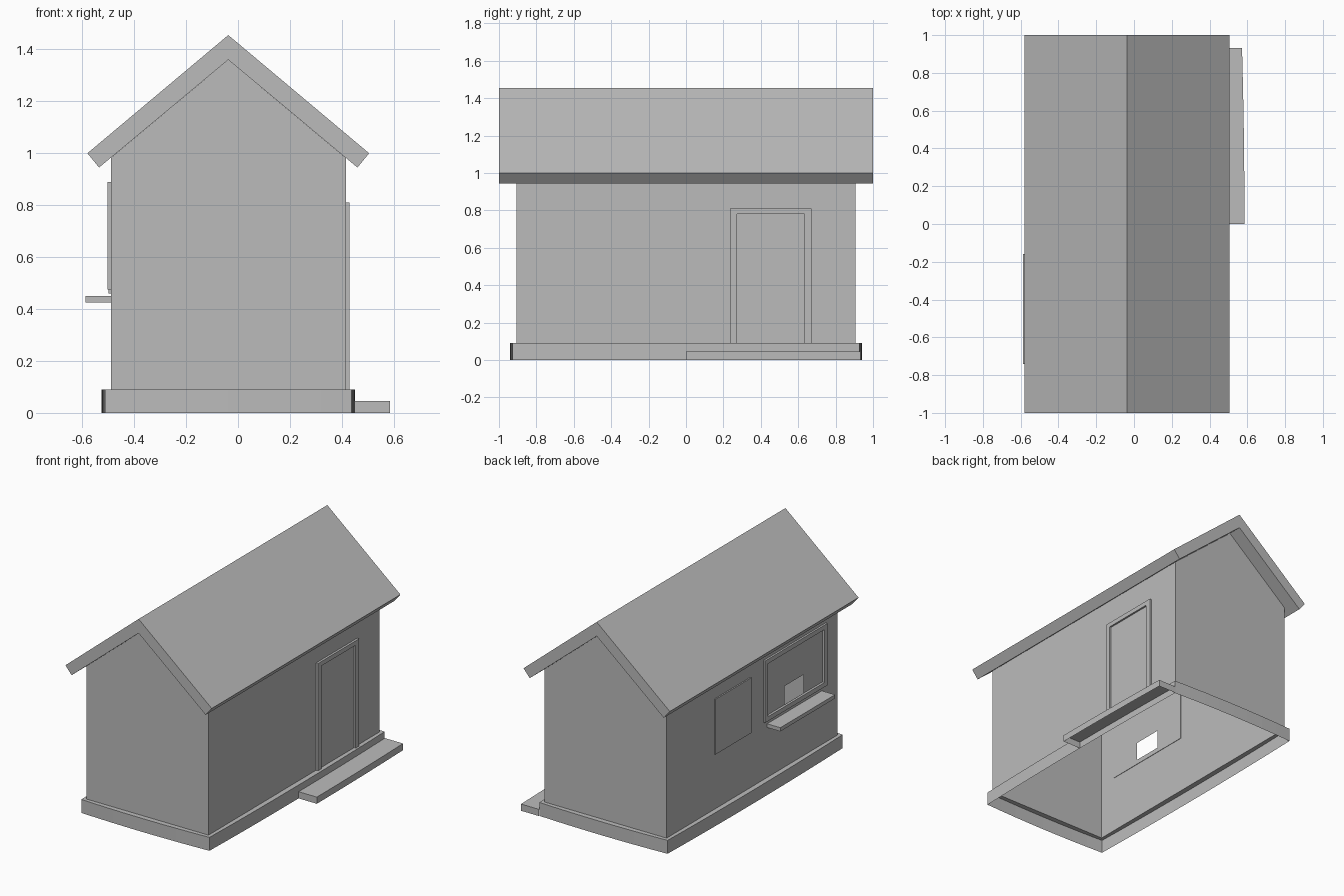
import bpy, bmesh

if "Cube" in bpy.data.objects:
    bpy.data.objects.remove(bpy.data.objects["Cube"])

grey = bpy.data.materials.new("plain_grey")
grey.diffuse_color = (0.5, 0.5, 0.5, 1)
grey.use_nodes = True
grey.node_tree.nodes["Principled BSDF"].inputs["Base Color"].default_value = grey.diffuse_color

XL, XR, YE = -0.49, 0.415, 0.905      # wall planes
XM, FLOOR = -0.0375, 0.09             # ridge line, top of plinth


def make(name, verts, faces):
    bm = bmesh.new()
    vs = [bm.verts.new(v) for v in verts]
    for f in faces:
        bm.faces.new([vs[i] for i in f])
    bmesh.ops.remove_doubles(bm, verts=bm.verts, dist=1e-5)
    bmesh.ops.recalc_face_normals(bm, faces=bm.faces)
    me = bpy.data.meshes.new(name)
    bm.to_mesh(me)
    bm.free()
    me.materials.append(grey)
    ob = bpy.data.objects.new(name, me)
    bpy.context.collection.objects.link(ob)
    return ob


def box(name, x, y, z):
    v = [(a, b, c) for a in x for b in y for c in z]
    return make(name, v, [(0, 1, 3, 2), (4, 6, 7, 5), (0, 4, 5, 1),
                          (2, 3, 7, 6), (0, 2, 6, 4), (1, 5, 7, 3)])


def sheet_with_hole(name, x, outer, hole):
    """Upright sheet facing -x; rectangles are (y0, y1, z0, z1)."""
    def ring(r):
        return [(x, r[0], r[2]), (x, r[0], r[3]), (x, r[1], r[3]), (x, r[1], r[2])]
    ob = make(name, ring(outer) + ring(hole),
              [(i, (i + 1) % 4, 4 + (i + 1) % 4, 4 + i) for i in range(4)])
    if ob.data.polygons[0].normal.x > 0:
        ob.data.flip_normals()
    return ob


def prism(name, profile, y0, y1):
    n = len(profile)
    v = [(x, y, z) for y in (y0, y1) for x, z in profile]
    f = [(i, (i + 1) % n, n + (i + 1) % n, n + i) for i in range(n)]
    return make(name, v, f + [tuple(range(n)), tuple(range(n, 2 * n))])


# Roof: one bent slab
prism("roof", [(-0.58, 1.0), (XM, 1.455), (0.505, 1.0),
               (0.46, 0.945), (XM, 1.36), (-0.535, 0.945)], -1, 1)

# Walls: hollow shell, open underneath
EAVE = 0.982
gable = [(XL, FLOOR), (XR, FLOOR), (XR, EAVE), (XM, 1.36), (XL, EAVE)]
make("front_wall", [(x, -YE, z) for x, z in gable], [(0, 1, 2, 3, 4)])
make("back_wall", [(x, YE, z) for x, z in gable], [(4, 3, 2, 1, 0)]).data.flip_normals()
make("right_wall", [(XR, -YE, FLOOR), (XR, YE, FLOOR), (XR, YE, EAVE), (XR, -YE, EAVE)],
     [(0, 1, 2, 3)])
window = (-0.75, -0.15, 0.505, 0.86)
sheet_with_hole("left_wall", XL, (-YE, YE, FLOOR, EAVE), window)
for ob, axis, sign in (("front_wall", 1, -1), ("back_wall", 1, 1), ("right_wall", 0, 1)):
    me = bpy.data.objects[ob].data
    if me.polygons[0].normal[axis] * sign < 0:
        me.flip_normals()

# Window: pane with a serving hatch, frame and counter
sheet_with_hole("window_pane", XL + 0.003, window, (-0.55, -0.35, 0.506, 0.63))
fx = (-0.503, XL + 0.003)
box("window_frame_top", fx, (-0.78, -0.12), (0.86, 0.89))
box("window_frame_bottom", fx, (-0.78, -0.12), (0.475, 0.505))
for side, y in (("front", -0.78), ("back", -0.15)):
    box("window_frame_" + side, fx, (y, y + 0.03), (0.505, 0.86))
box("counter", (-0.588, XL), (-0.74, -0.16), (0.425, 0.45))

# Notice board beside the window
box("notice_board", (-0.499, XL), (0.02, 0.40), (0.46, 0.83))

# Door frame and door
dx = (XR, 0.43)
box("door_frame_top", dx, (0.235, 0.67), (0.78, 0.81))
for side, y in (("front", 0.235), ("back", 0.633)):
    box("door_frame_" + side, dx, (y, y + 0.037), (FLOOR, 0.78))
box("door", (XR, XR + 0.003), (0.272, 0.633), (FLOOR, 0.78))

# Plinth: slightly bowed outline, open underneath
SEG, BOW = 8, 0.012
corners = [(-0.513, -0.928), (0.438, -0.928), (0.438, 0.928), (-0.513, 0.928)]
inner = [(XL, -YE), (XR, -YE), (XR, YE), (XL, YE)]
outward = [(0, -1), (1, 0), (0, 1), (-1, 0)]
outer_pts, inner_pts = [], []
for k in range(4):
    a, b, c, d = corners[k], corners[(k + 1) % 4], inner[k], inner[(k + 1) % 4]
    for s in range(SEG):
        t = s / SEG
        bulge = BOW * 4 * t * (1 - t)
        outer_pts.append([a[i] + (b[i] - a[i]) * t + outward[k][i] * bulge for i in (0, 1)])
        inner_pts.append([c[i] + (d[i] - c[i]) * t for i in (0, 1)])
n = len(outer_pts)
verts = [(*p, 0) for p in outer_pts] + [(*p, FLOOR) for p in outer_pts] + \
        [(*p, FLOOR) for p in inner_pts]
faces = []
for i in range(n):
    j = (i + 1) % n
    faces += [(i, j, n + j, n + i), (n + i, n + j, 2 * n + j, 2 * n + i)]
make("plinth", verts, faces)

# Door step: follows the bow of the plinth, open underneath
verts, faces = [], []
for s in range(5):
    t = s / 4
    y, drop = 0.932 * t, 0.013 * t * t
    xi, xo = 0.45 - drop, 0.585 - drop
    verts += [(xi, y, 0), (xi, y, 0.045), (xo, y, 0.045), (xo, y, 0)]
for s in range(4):
    a = 4 * s
    faces += [(a + 1, a + 2, a + 6, a + 5), (a + 2, a + 3, a + 7, a + 6)]
faces += [(0, 1, 2, 3), (16, 17, 18, 19)]
make("door_step", verts, faces)
